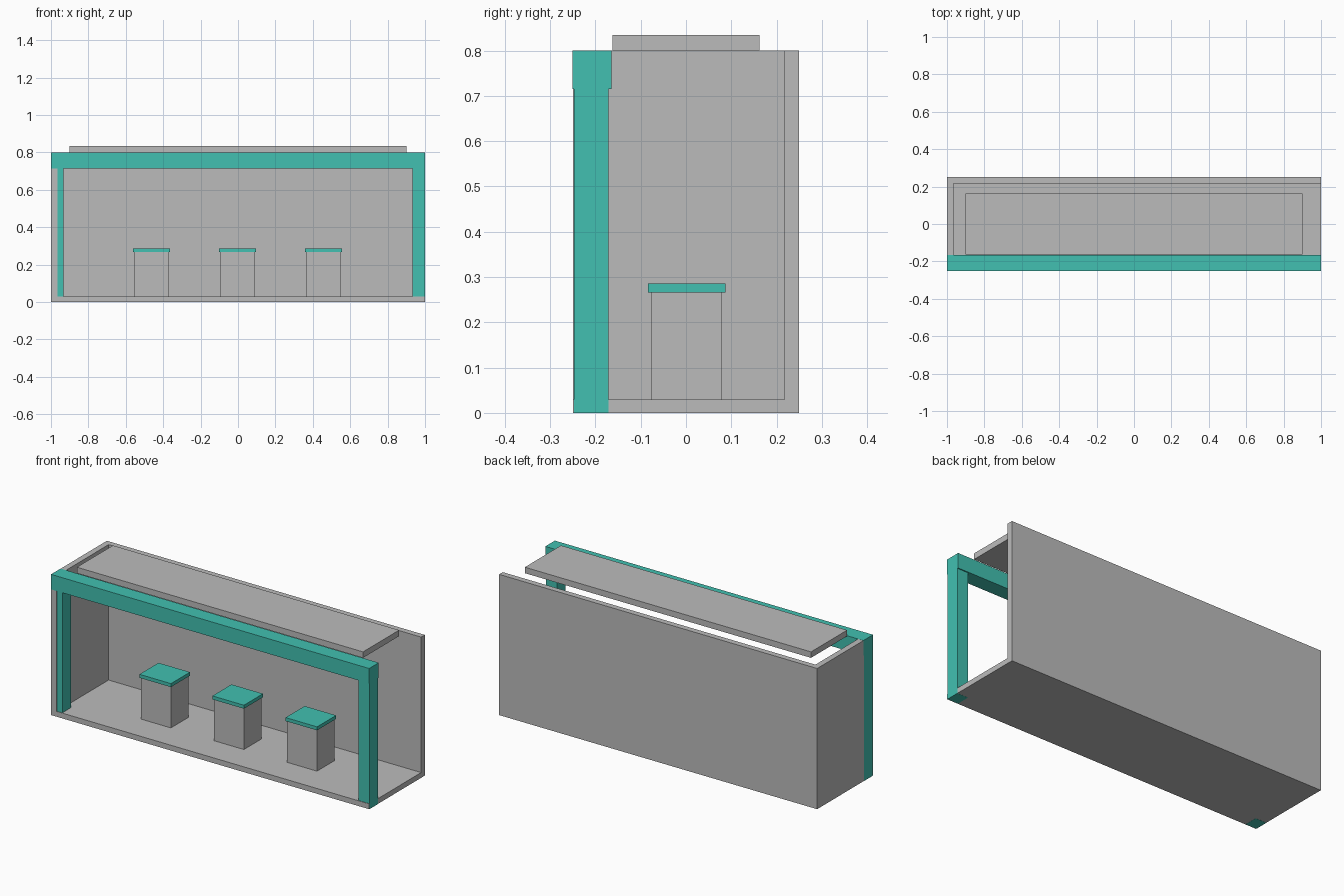
import bpy

cube = bpy.data.objects.get("Cube")
if cube:
    bpy.data.objects.remove(cube, do_unlink=True)


def make_material(name, rgb):
    mat = bpy.data.materials.new(name)
    mat.use_nodes = True
    mat.diffuse_color = (*rgb, 1)
    mat.node_tree.nodes["Principled BSDF"].inputs["Base Color"].default_value = (*rgb, 1)
    return mat


grey = make_material("plain grey", (0.5, 0.5, 0.5))
teal = make_material("teal", (0.054, 0.53, 0.44))


def box(name, mat, x, y, z):
    """Box spanning the given (low, high) ranges."""
    spans = (x, y, z)
    bpy.ops.mesh.primitive_cube_add(size=1)
    obj = bpy.context.object
    obj.name = obj.data.name = name
    centre = [(lo + hi) / 2 for lo, hi in spans]
    size = [hi - lo for lo, hi in spans]
    for v in obj.data.vertices:
        v.co = [c + s * p for c, s, p in zip(centre, size, v.co)]
    obj.data.materials.append(mat)
    return obj


EDGE = 1.0005   # trim sits a hair proud of the walls
FLOOR = 0.03
TOP = 0.80

# Shell: floor, back wall and one closed end
box("floor", grey, (-1, 1), (-0.25, 0.25), (0, FLOOR))
box("back_wall", grey, (-1, 1), (0.217, 0.25), (FLOOR, TOP))
box("right_wall", grey, (-1, -0.966), (-0.25, 0.217), (FLOOR, TOP))

# Raised roof panel
box("roof_panel", grey, (-0.9, 0.9), (-0.162, 0.162), (TOP, 0.834))

# Front frame
box("front_beam", teal, (-EDGE, EDGE), (-0.251, -0.165), (0.715, TOP + 0.0005))
for name, side in (("right_post", -1), ("left_post", 1)):
    box(name, teal, sorted((side * 0.932, side * EDGE)), (-0.247, -0.171), (-0.0005, 0.715))

# Row of pedestals with overhanging tops
for name, cx in (("right", -0.462), ("middle", -0.003), ("left", 0.457)):
    box(name + "_pedestal", grey, (cx - 0.094, cx + 0.094), (-0.077, 0.08), (FLOOR, 0.266))
    box(name + "_pedestal_top", teal, (cx - 0.099, cx + 0.099), (-0.084, 0.087), (0.266, 0.286))
